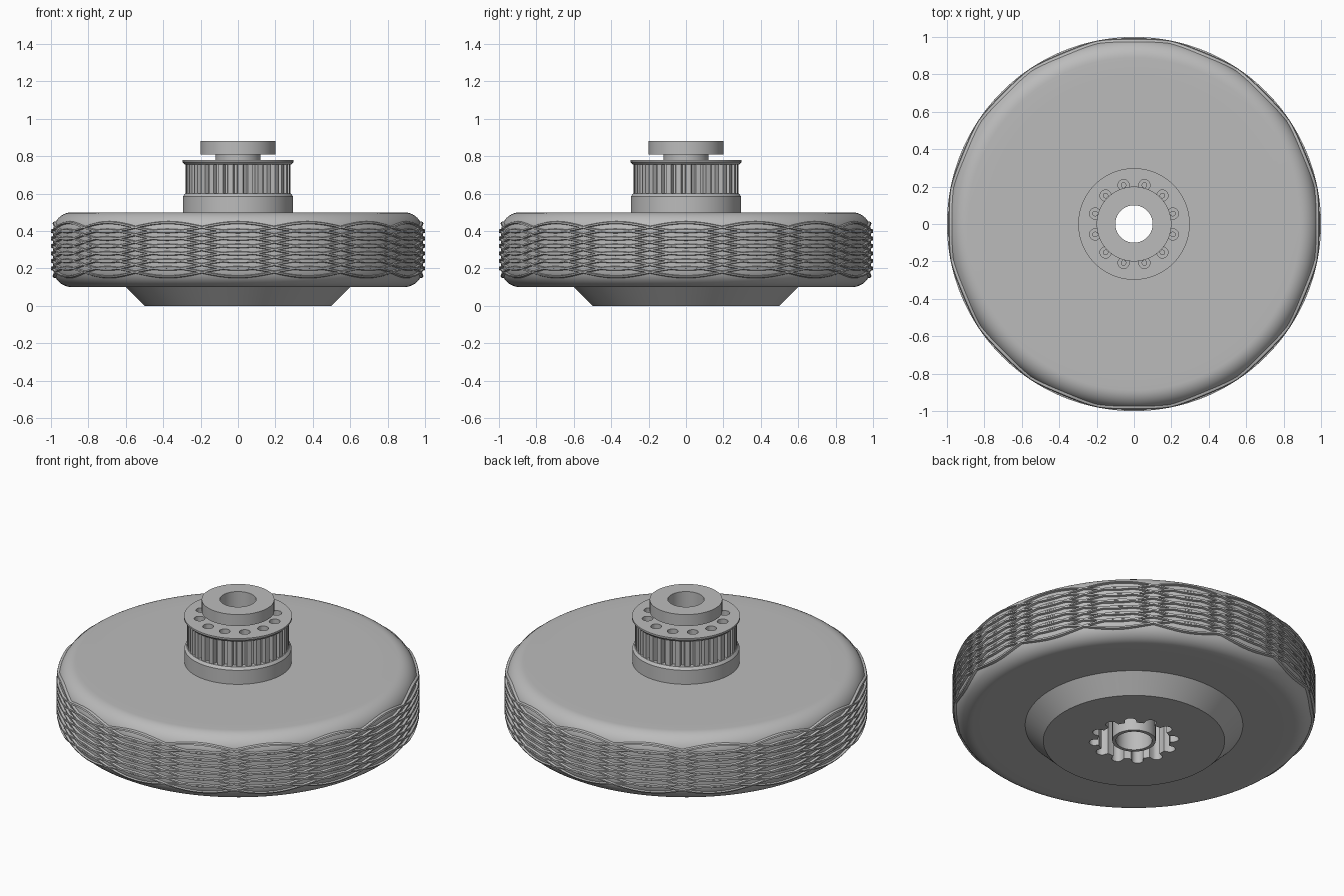
import bpy, bmesh, math
from math import sin, cos, pi, sqrt

cube = bpy.data.objects.get("Cube")
if cube:
    bpy.data.objects.remove(cube)

grey = bpy.data.materials.new("plain_grey")
grey.use_nodes = True
grey.diffuse_color = (0.5, 0.5, 0.5, 1)
grey.node_tree.nodes["Principled BSDF"].inputs["Base Color"].default_value = (0.5, 0.5, 0.5, 1)


def finish(name, bm):
    bmesh.ops.recalc_face_normals(bm, faces=bm.faces)
    mesh = bpy.data.meshes.new(name)
    bm.to_mesh(mesh)
    bm.free()
    mesh.materials.append(grey)
    ob = bpy.data.objects.new(name, mesh)
    bpy.context.collection.objects.link(ob)
    return ob


def smooth(ob):
    bpy.ops.object.select_all(action="DESELECT")
    ob.select_set(True)
    bpy.context.view_layer.objects.active = ob
    bpy.ops.object.shade_smooth_by_angle(angle=math.radians(30))


def lathe_into(bm, profile, segs):
    """Revolve a closed profile; radius and height may be functions of angle."""
    value = lambda v, a: v(a) if callable(v) else v
    rings = []
    for i in range(segs):
        a = 2 * pi * i / segs
        rings.append([bm.verts.new((value(r, a) * cos(a), value(r, a) * sin(a), value(z, a)))
                      for r, z in profile])
    n = len(profile)
    for i in range(segs):
        p, q = rings[i], rings[(i + 1) % segs]
        for j in range(n):
            k = (j + 1) % n
            bm.faces.new((p[j], q[j], q[k], p[k]))


def lathe(name, profile, segs=128):
    bm = bmesh.new()
    lathe_into(bm, profile, segs)
    ob = finish(name, bm)
    smooth(ob)
    return ob


# Tyre with rounded shoulders
BODY, FILLET, LOW, HIGH = 0.988, 0.1, 0.1, 0.5


def tyre_radius(z):
    over = max(0, LOW + FILLET - z, z - (HIGH - FILLET))
    return BODY - FILLET + sqrt(max(0, FILLET ** 2 - over ** 2))


tyre = [(0.8, LOW)]
for centre, start in ((LOW + FILLET, -pi / 2), (HIGH - FILLET, 0)):
    for i in range(11):
        t = start + pi / 2 * i / 10
        tyre.append((BODY - FILLET + FILLET * cos(t), centre + FILLET * sin(t)))
tyre.append((0.8, HIGH))
lathe("tyre", tyre, 192)

# Tread: crossing wavy ridges
ROWS, WAVES, SWING, WIDTH = 7, 8, 0.025, 0.009
bm = bmesh.new()
for row in range(ROWS):
    base = 0.18 + 0.24 * row / (ROWS - 1)
    for sign in (1, -1):
        def height(offset, base=base, sign=sign):
            return lambda a: base + offset + sign * SWING * cos(WAVES * a)

        def radius(offset, lift):
            z = height(offset)
            return lambda a: tyre_radius(z(a)) + lift
        lathe_into(bm, [(radius(-WIDTH, -0.006), height(-WIDTH)),
                        (radius(-0.004, 0.012), height(-0.004)),
                        (radius(0.004, 0.012), height(0.004)),
                        (radius(WIDTH, -0.006), height(WIDTH))], 192)
finish("tread_ridges", bm)

# Wheel disc with tapered boss and lobed socket underneath
HOLES, HOLE_RING, LOBE = 12, 0.215, 0.033


def socket(a):
    step = 2 * pi / HOLES
    off = (a % step) - step / 2
    inside = LOBE ** 2 - (HOLE_RING * sin(off)) ** 2
    return max(0.2, HOLE_RING * cos(off) + sqrt(inside)) if inside > 0 else 0.2


lathe("wheel_disc", [(socket, 0), (0.5, 0), (0.6, LOW), (0.8, LOW), (0.8, HIGH),
                     (0.12, HIGH), (0.12, 0.35), (socket, 0.35)], 192)

# Hollow axle with end cap
lathe("axle_and_cap", [(0.1, 0), (0.12, 0), (0.12, 0.81), (0.2, 0.81), (0.2, 0.88), (0.1, 0.88)])

# Toothed pulley
TEETH, STEPS = 32, 8


def tooth(a):
    k = round(a / (2 * pi) * TEETH * STEPS) % STEPS
    return 0.28 if k < 5 else 0.255


pulley = lathe("pulley", [(0.12, 0.5), (0.295, 0.5), (0.295, 0.585), (0.283, 0.6), (tooth, 0.6),
                          (tooth, 0.755), (0.283, 0.755), (0.298, 0.77), (0.298, 0.78),
                          (0.12, 0.78)], TEETH * STEPS)


# Ring of holes in the pulley top, each with a pin inside
def cylinders(name, radius, bottom, top):
    bm = bmesh.new()
    for i in range(HOLES):
        a = 2 * pi * (i + 0.5) / HOLES
        made = bmesh.ops.create_cone(bm, cap_ends=True, segments=24, radius1=radius,
                                     radius2=radius, depth=top - bottom)
        bmesh.ops.translate(bm, verts=made["verts"],
                            vec=(HOLE_RING * cos(a), HOLE_RING * sin(a), (top + bottom) / 2))
    return finish(name, bm)


cutter = cylinders("hole_cutter", 0.03, 0.62, 0.85)
cutter.hide_render = True
cutter.hide_set(True)
cut = pulley.modifiers.new("holes", "BOOLEAN")
cut.operation = "DIFFERENCE"
cut.solver = "EXACT"
cut.object = cutter
smooth(cylinders("hole_pins", 0.015, 0.6, 0.7))
